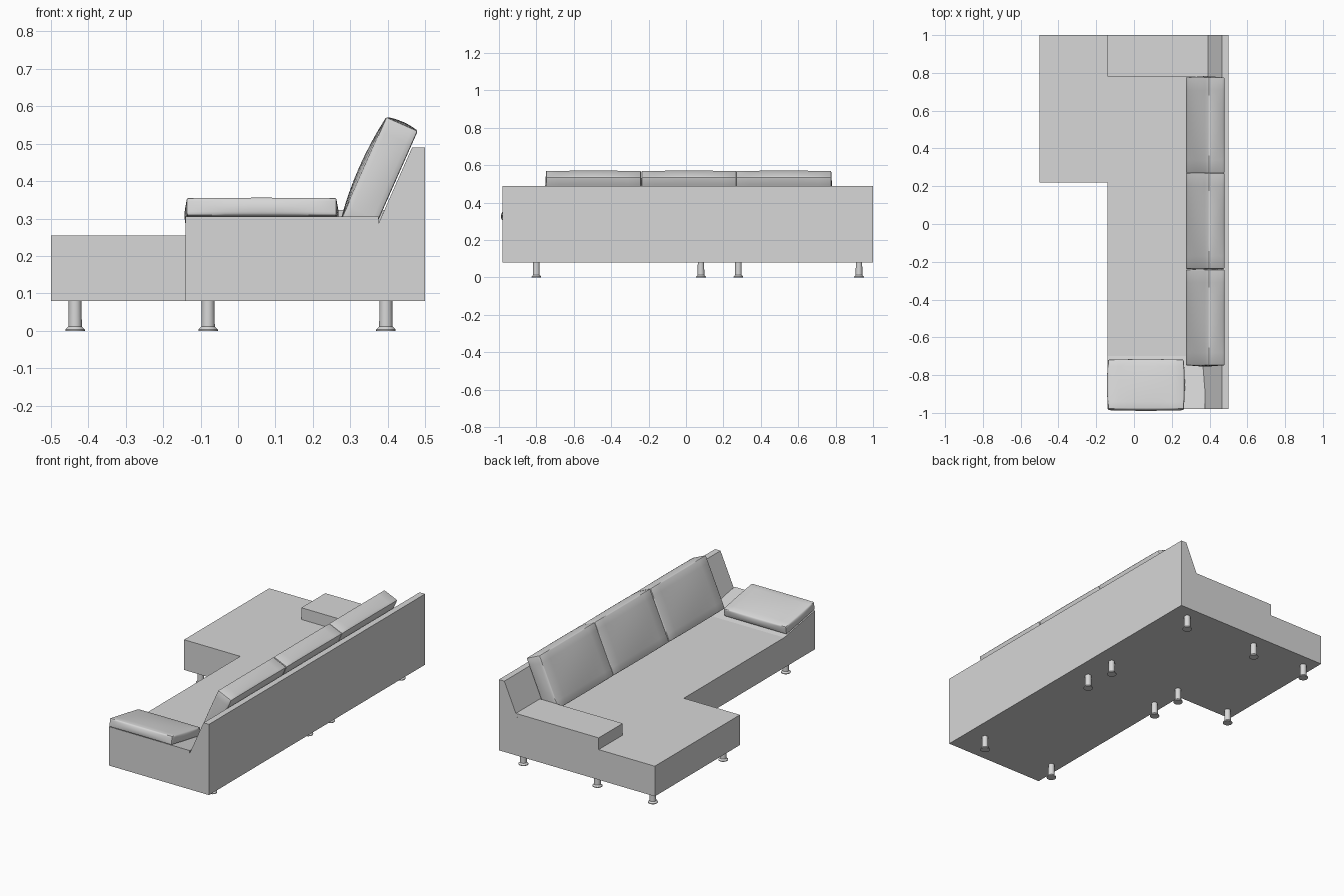
import bpy, bmesh, math
from mathutils import Matrix, Vector

if "Cube" in bpy.data.objects:
    bpy.data.objects.remove(bpy.data.objects["Cube"])

fabric = bpy.data.materials.new("light_grey_fabric")
fabric.diffuse_color = (0.68, 0.68, 0.68, 1)
fabric.use_nodes = True
fabric.node_tree.nodes["Principled BSDF"].inputs["Base Color"].default_value = fabric.diffuse_color


def finish(bm, name, smooth=False):
    bmesh.ops.recalc_face_normals(bm, faces=bm.faces)
    me = bpy.data.meshes.new(name)
    bm.to_mesh(me)
    bm.free()
    me.materials.append(fabric)
    ob = bpy.data.objects.new(name, me)
    bpy.context.collection.objects.link(ob)
    if smooth:
        bpy.ops.object.select_all(action='DESELECT')
        ob.select_set(True)
        bpy.context.view_layer.objects.active = ob
        bpy.ops.object.shade_smooth_by_angle(angle=math.radians(35))
    return ob


def prism(name, points, offset):
    """Extrude a closed 3D outline along an offset."""
    bm = bmesh.new()
    face = bm.faces.new([bm.verts.new(p) for p in points])
    new = bmesh.ops.extrude_face_region(bm, geom=[face])["geom"]
    bmesh.ops.translate(bm, vec=offset, verts=[v for v in new if isinstance(v, bmesh.types.BMVert)])
    return finish(bm, name)


def cushion(name, length, width, thick, matrix, bulge):
    """Padded block: soft rim, crowned top and slightly rounded sides."""
    bm = bmesh.new()
    bmesh.ops.create_cube(bm, size=1)
    bmesh.ops.scale(bm, vec=(length, width, thick), verts=bm.verts)
    bmesh.ops.bevel(bm, geom=bm.edges[:], offset=0.005, segments=2, profile=0.5, affect='EDGES')
    long_edges = [e for e in bm.edges if e.calc_length() > 0.03]
    bmesh.ops.subdivide_edges(bm, edges=long_edges, cuts=7, use_grid_fill=True)
    for v in bm.verts:
        u, w, h = 2 * v.co.x / length, 2 * v.co.y / width, 2 * v.co.z / thick
        cu, cw, ch = (max(0, 1 - k * k) for k in (u, w, h))
        if h > 0.5:
            v.co.z += bulge * cu * cw
        v.co.x += 0.006 * u * cw * ch
        v.co.y += 0.006 * w * cu * ch
    bm.transform(matrix)
    return finish(bm, name, True)


# Base: L-shaped seat with chaise
outline = [(-0.14, -0.98), (0.5, -0.98), (0.5, 1), (-0.5, 1), (-0.5, 0.22), (-0.14, 0.22)]
prism("seat_base", [(x, y, 0.08) for x, y in outline], (0, 0, 0.175))

# Sloped backrest along the whole rear
back = [(0.361, 0.255), (0.5, 0.255), (0.5, 0.49), (0.465, 0.49)]
prism("backrest", [(x, -0.98, z) for x, z in back], (0, 1.98, 0))

# Flat armrest at the chaise end
arm = [(-0.14, 0.255), (0.361, 0.255), (0.391, 0.323), (-0.14, 0.323)]
prism("armrest", [(x, 0.78, z) for x, z in arm], (0, 0.22, 0))

# Raised headrest wedge at the other end
wedge = [(-0.98, 0.255), (-0.70, 0.255), (-0.98, 0.305)]
prism("head_ramp", [(-0.14, y, z) for y, z in wedge], (0.515, 0, 0))

# Tilted cushion resting on the wedge
tilt = Matrix.Rotation(-math.atan2(0.05, 0.28), 4, 'X')
cushion("head_cushion", 0.40, 0.265, 0.048,
        Matrix.Translation((0.063, -0.852, 0.309)) @ tilt, 0.008)

# Three back cushions leaning on the backrest
up = Vector((0.104, 0, 0.235)).normalized()
out = Vector((-up.z, 0, up.x))
side = out.cross(up)
height, depth = 0.302, 0.092
foot = Vector((0.358, 0, 0.258))
for i, y in enumerate((-0.495, 0.016, 0.523)):
    c = foot + up * height / 2 + out * depth / 2 + Vector((0, y, 0))
    m = Matrix((up, side, out)).transposed().to_4x4()
    m.translation = c
    cushion(f"back_cushion_{i + 1}", height, 0.507, depth, m, 0.012)

# Round legs with flared feet
profile = [(0.026, 0), (0.026, 0.004), (0.018, 0.012), (0.017, 0.08)]
rows = [(-0.80, (-0.08, 0.395)), (0.08, (-0.08, 0.395)),
        (0.28, (-0.435, -0.08, 0.395)), (0.925, (-0.435, -0.08, 0.395))]
n = 20
for y, xs in rows:
    for x in xs:
        bm = bmesh.new()
        rings = [[bm.verts.new((x + r * math.cos(2 * math.pi * k / n),
                                y + r * math.sin(2 * math.pi * k / n), z)) for k in range(n)]
                 for r, z in profile]
        for a, b in zip(rings, rings[1:]):
            for k in range(n):
                j = (k + 1) % n
                bm.faces.new((a[k], a[j], b[j], b[k]))
        bm.faces.new(rings[0])
        bm.faces.new(rings[-1])
        finish(bm, "leg", True)
